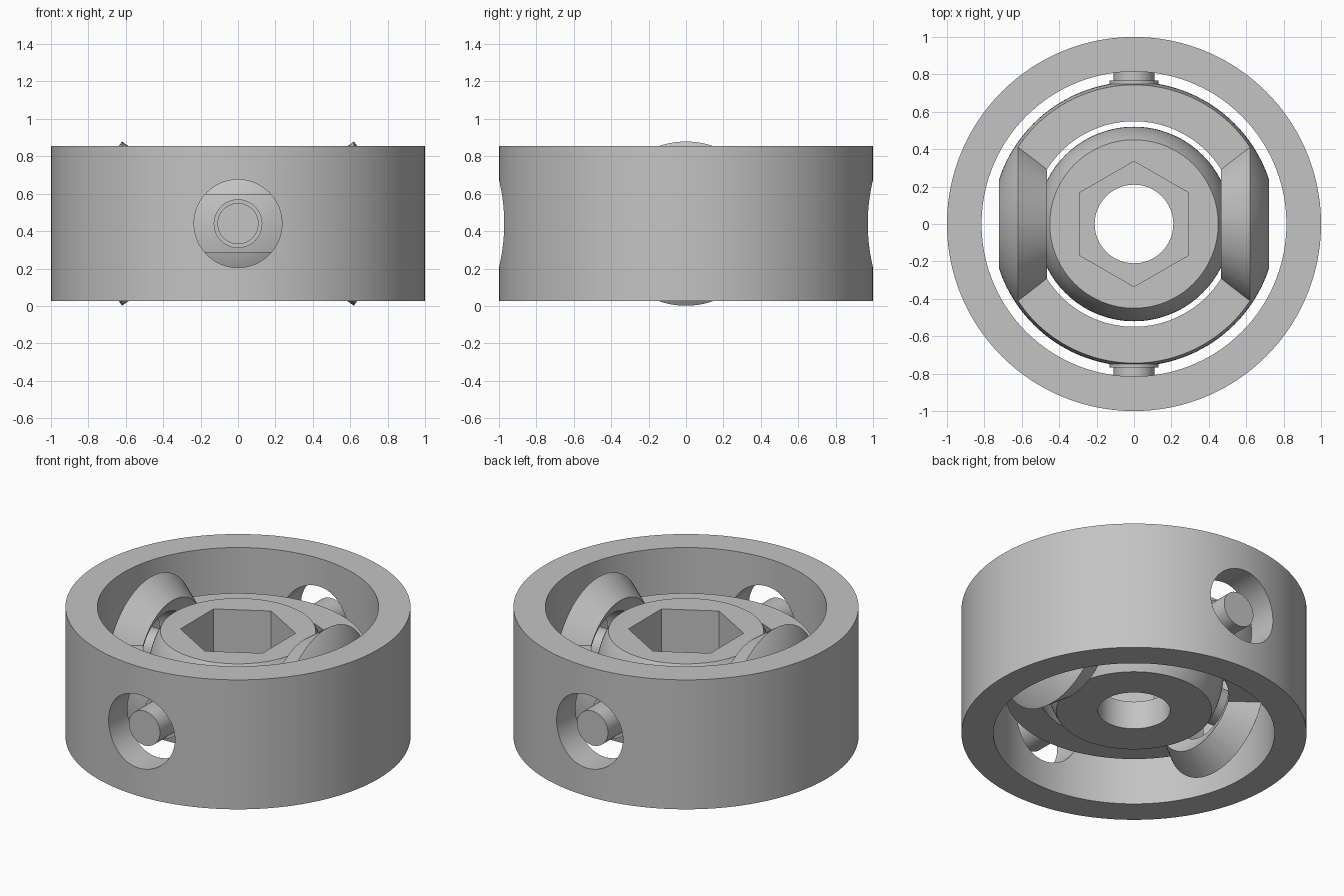
import bpy
import math
from mathutils import Matrix

if "Cube" in bpy.data.objects:
    bpy.data.objects.remove(bpy.data.objects["Cube"], do_unlink=True)

MID = 0.44            # height of the common pivot centre
CONE = math.radians(35.3)

grey = bpy.data.materials.new("plain grey")
grey.use_nodes = True
colour = (0.55, 0.55, 0.55, 1)
grey.diffuse_color = colour
grey.node_tree.nodes["Principled BSDF"].inputs["Base Color"].default_value = colour


def finish(name):
    ob = bpy.context.object
    ob.name = ob.data.name = name
    ob.data.materials.append(grey)
    return ob


def cylinder(name, r, low, high, axis="Z", sides=96, r_high=None):
    """Cylinder or cone frustum from low to high along an axis through the centre."""
    bpy.ops.mesh.primitive_cone_add(vertices=sides, radius1=r, depth=high - low,
                                    radius2=r if r_high is None else r_high)
    ob = finish(name)
    turn = {"Z": Matrix(), "X": Matrix.Rotation(math.pi / 2, 4, "Y"),
            "Y": Matrix.Rotation(-math.pi / 2, 4, "X")}[axis]
    ob.data.transform(Matrix.Translation((0, 0, MID)) @ turn
                      @ Matrix.Translation((0, 0, (low + high) / 2)))
    return ob


def sphere(name, r):
    bpy.ops.mesh.primitive_uv_sphere_add(segments=128, ring_count=64, radius=r)
    ob = finish(name)
    ob.data.transform(Matrix.Translation((0, 0, MID)))
    return ob


def combine(ob, other, operation):
    """Apply a boolean and discard the tool."""
    mod = ob.modifiers.new("cut", "BOOLEAN")
    mod.operation, mod.object, mod.solver = operation, other, "EXACT"
    bpy.context.view_layer.objects.active = ob
    bpy.ops.object.modifier_apply(modifier=mod.name)
    bpy.data.objects.remove(other, do_unlink=True)


def smooth(ob):
    bpy.ops.object.select_all(action="DESELECT")
    ob.select_set(True)
    bpy.context.view_layer.objects.active = ob
    bpy.ops.object.shade_smooth_by_angle(angle=math.radians(25))


# Outer ring with a bearing hole front and back
outer_ring = cylinder("outer_ring", 1, -0.414, 0.414, sides=160)
combine(outer_ring, cylinder("bore", 0.815, -0.6, 0.6, sides=160), "DIFFERENCE")
combine(outer_ring, cylinder("bearing_hole", 0.235, -1.2, 1.2, "Y"), "DIFFERENCE")
smooth(outer_ring)

# Middle ring: spherical shell kept as a flat band plus two conical lugs
keep = cylinder("band", 0.9, -0.155, 0.155, sides=128)
slope = math.tan(CONE)
for side in (-1, 1):
    ends = sorted((side * 0.3, side * 0.85))
    lug = cylinder("lug", abs(ends[0]) * slope, ends[0], ends[1], "X",
                   r_high=abs(ends[1]) * slope)
    combine(keep, lug, "UNION")
middle_ring = sphere("middle_ring", 0.76)
combine(middle_ring, sphere("hollow", 0.571), "DIFFERENCE")
combine(middle_ring, keep, "INTERSECT")
combine(middle_ring, cylinder("lug_hole", 0.235, -1, 1, "X"), "DIFFERENCE")
smooth(middle_ring)

# Inner ball with flat ends, hexagonal pocket and through hole
inner_ball = sphere("inner_ball", 0.52)
combine(inner_ball, cylinder("flats", 0.7, -0.26, 0.26), "INTERSECT")
combine(inner_ball, cylinder("hex_pocket", 0.335, -0.08, 0.5, sides=6), "DIFFERENCE")
combine(inner_ball, cylinder("through_hole", 0.21, -0.5, 0.3), "DIFFERENCE")
smooth(inner_ball)

# Pivot pins, each with a thin collar at its root
for label, axis, radius, tip in (("middle_ring", "Y", 0.76, 0.945),
                                 ("inner_ball", "X", 0.52, 0.705)):
    for end, sign in (("a", -1), ("b", 1)):
        for part, r, reach in (("pin", 0.11, tip), ("collar", 0.13, radius + 0.006)):
            low, high = sorted((sign * (radius - 0.06), sign * reach))
            smooth(cylinder(f"{label}_{part}_{end}", r, low, high, axis, 48))
